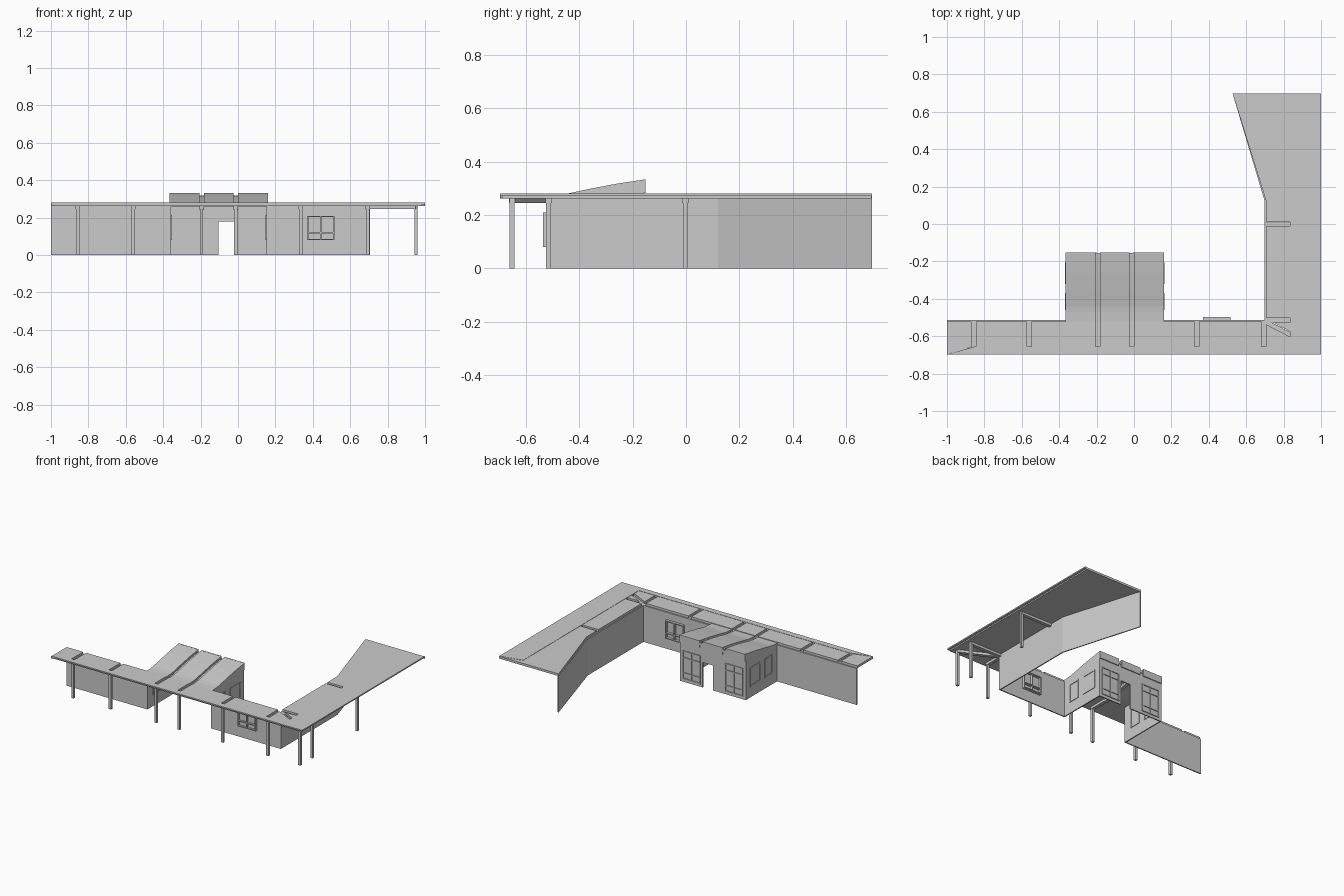
import bpy, bmesh
from mathutils import Vector

if "Cube" in bpy.data.objects:
    bpy.data.objects.remove(bpy.data.objects["Cube"])


def prism(name, pts, offset):
    """Extrude a planar outline (3D points) along an offset vector."""
    bm = bmesh.new()
    f = bm.faces.new([bm.verts.new(p) for p in pts])
    ext = bmesh.ops.extrude_face_region(bm, geom=[f])
    vs = [g for g in ext["geom"] if isinstance(g, bmesh.types.BMVert)]
    bmesh.ops.translate(bm, vec=Vector(offset), verts=vs)
    bmesh.ops.recalc_face_normals(bm, faces=bm.faces)
    me = bpy.data.meshes.new(name)
    bm.to_mesh(me)
    bm.free()
    ob = bpy.data.objects.new(name, me)
    bpy.context.collection.objects.link(ob)
    return ob


def box(name, x0, x1, y0, y1, z0, z1):
    return prism(name, [(x0, y0, z0), (x1, y0, z0), (x1, y1, z0), (x0, y1, z0)], (0, 0, z1 - z0))


def slab(name, pts, z0, z1):
    return prism(name, [(x, y, z0) for x, y in pts], (0, 0, z1 - z0))


def strip(name, a, b, w, z0, z1):
    """Straight bar of width w between two plan points."""
    a, b = Vector(a), Vector(b)
    d = (b - a).normalized()
    n = Vector((-d.y, d.x)) * w / 2
    return slab(name, [a + n, a - n, b - n, b + n], z0, z1)


def window(name, axis, a0, a1, z0, z1, d0, d1, uprights, rails, t=0.007):
    """Frame with bars; axis 'x' runs along x, 'y' runs along y; d0..d1 is depth."""
    def bar(part, u0, u1, w0, w1):
        if axis == "x":
            box(f"{name}_{part}", u0, u1, d0, d1, w0, w1)
        else:
            box(f"{name}_{part}", d0, d1, u0, u1, w0, w1)
    for i, u in enumerate([a0 + t / 2, *uprights, a1 - t / 2]):
        bar(f"upright_{i}", u - t / 2, u + t / 2, z0, z1)
    for i, w in enumerate([z0 + t / 2, *rails, z1 - t / 2]):
        bar(f"rail_{i}", a0, a1, w - t / 2, w + t / 2)


Z0, Z1 = 0.262, 0.278          # flat roof underside and top
YF, YI, YW = -0.698, -0.655, -0.522   # roof edge, inner roof line, wall line
XI, G = 0.835, 0.012           # inner roof line on the wing, half groove width
LX, RX, BY = -0.365, 0.16, -0.155     # room sides and back

# long garden walls
T = 0.008
box("left_wall", -1, LX, YW, YW + T, 0, Z0)
box("front_wall", RX, 0.707, YW, YW + T, 0, Z0)
box("wing_wall", 0.699, 0.707, YW, 0.12, 0, Z0)
slab("angled_wall", [(0.707, 0.12), (0.535, 0.698), (0.527, 0.698), (0.699, 0.12)], 0, Z0)

# roof outer band with an overhanging upper lip
slab("roof_band", [(-1, YF + .008), (.985, YF + .008), (.985, .698), (XI, .66), (XI, YI), (-.85, YI)], Z0, 0.271)
slab("roof_lip", [(-1, YF), (1, YF), (1, .698), (XI, .66), (XI, YI), (-.85, YI)], 0.271, 0.28)

# inner roof panels separated by grooves
post_x = [-0.857, -0.56, -0.195, -0.012, 0.335, 0.695]
slab("roof_panel_end", [(-1, YF), (post_x[0] - G, YI - .002), (post_x[0] - G, YW), (-1, YW)], Z0, Z1)
for i, (a, b) in enumerate(zip(post_x, post_x[1:])):
    box(f"roof_panel_{i}", a + G, b - G, YI, YW, Z0, Z1)
slab("corner_panel_a", [(0.707, YI), (XI, YI), (XI, -.603), (0.707, -.537)], Z0, Z1)
slab("corner_panel_b", [(0.745, -.527), (XI, -.575), (XI, -.527)], Z0, Z1)
slab("wing_panel_a", [(0.707, -.503), (XI, -.503), (XI, -.012), (0.707, -.012)], Z0, Z1)
slab("wing_panel_b", [(0.707, .01), (XI, .01), (XI, .66), (1, .698), (.527, .698), (.707, .12)], Z0, Z1)

# posts and roof beams
P = 0.009
BZ = 0.245
for i, x in enumerate(post_x):
    box(f"front_post_{i}", x - P, x + P, -.66, -.643, 0, Z0)
    strip(f"front_beam_{i}", (x, -.66), (x, YW), 2 * G, BZ, Z0 + .001)
for i, y in enumerate([-.652, -.515, -.003]):
    box(f"wing_post_{i}", .943, .96, y - P, y + P, 0, Z0)
    start = (0.705, -.525) if i == 0 else (0.705, y)
    strip(f"wing_beam_{i}", start, (.955, y), 2 * G, BZ, Z0 + .001)

# room roof: curved strips, with lower beams in the grooves
curve = [(YW, .274), (-.47, .277), (-.44, .281), (-.36, .298), (-.26, .317), (BY, .333)]


def roof_strip(name, x0, x1, top, thick):
    outline = [(x0, y, z - top) for y, z in curve]
    outline += [(x0, y, z - top - thick) for y, z in reversed(curve)]
    prism(name, outline, (x1 - x0, 0, 0))


edges = [LX, post_x[2] - G, post_x[2] + G, post_x[3] - G, post_x[3] + G, RX]
for i in range(5):
    a, b = edges[i], edges[i + 1]
    if i % 2 == 0:
        roof_strip(f"room_roof_{i}", a, b, 0, 0.014)
        box(f"room_fascia_{i}", a, b, BY - .004, BY + .003, .282, .333)
    else:
        roof_strip(f"room_rafter_{i}", a, b, 0.016, 0.016)

# room side walls
side = [(YW, 0)] + [(y, z - .012) for y, z in curve[:-1]] + [(BY - .004, .32), (BY - .004, 0)]
for name, x in (("room_left_wall", LX), ("room_right_wall", RX - T)):
    prism(name, [(x, y, z) for y, z in side], (T, 0, 0))

# room back wall with doorway
D0, D1 = -.103, -.022
y0, y1 = BY - .012, BY - .004
box("back_wall_left", LX, D0, y0, y1, 0, .318)
box("back_wall_right", D1, RX, y0, y1, 0, .318)
box("back_wall_lintel", D0, D1, y0, y1, .18, .318)

# windows
for i, x in enumerate([-.343, -.006]):
    window(f"back_window_{i}", "x", x, x + .143, .02, .225, y0 - .006, y1 + .006, [x + .072], [.065, .175])
window("front_window", "x", .37, .515, .08, .21, -.536, -.496, [.443], [.12])
for n, x in (("left", LX), ("right", RX - T)):
    for i, (a, b) in enumerate([(-.46, -.37), (-.32, -.205)]):
        window(f"{n}_window_{i}", "y", a, b, .08, .215, x - .004, x + T + .004, [], [])
